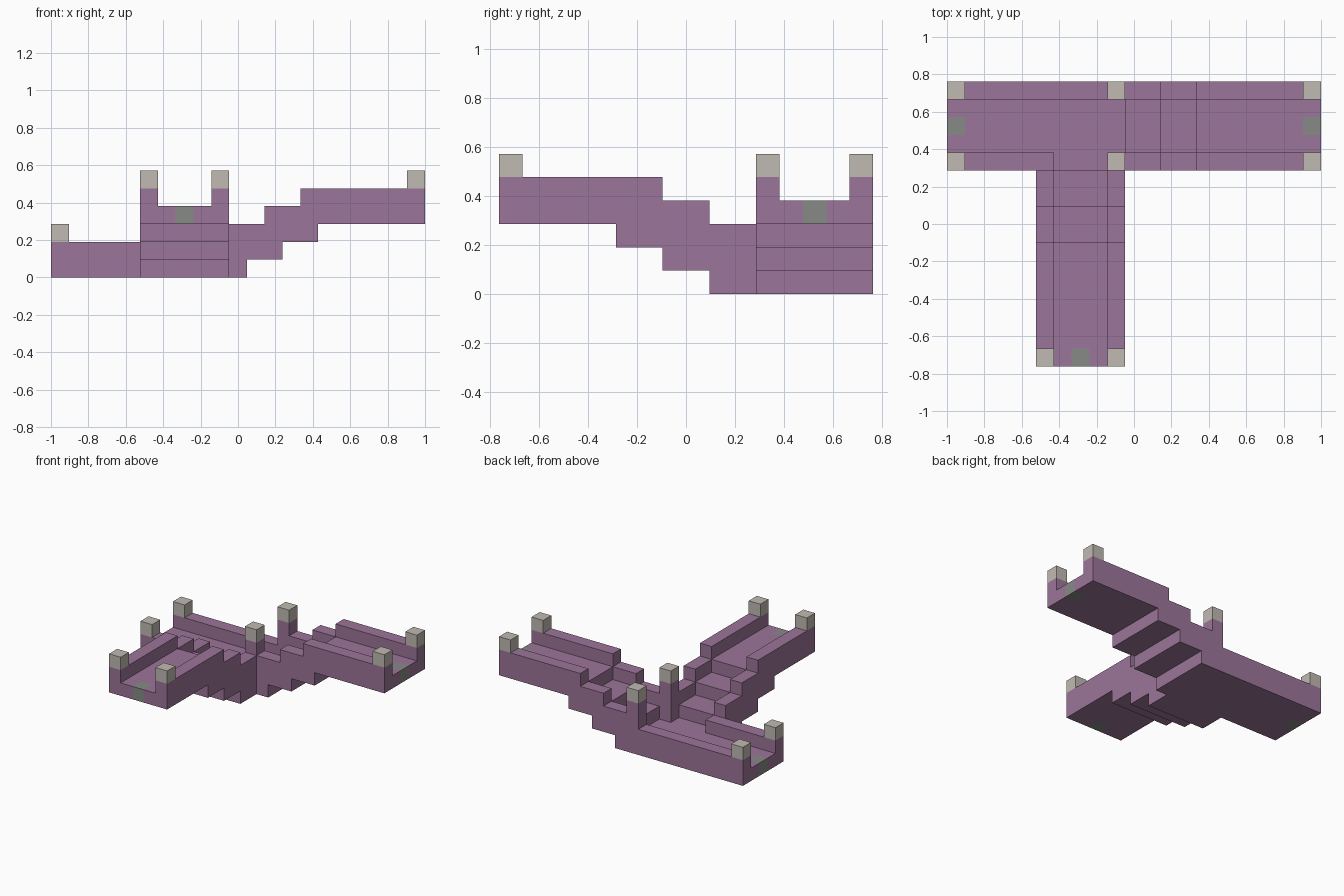
import bpy
import bmesh
from mathutils import Vector

if "Cube" in bpy.data.objects:
    bpy.data.objects.remove(bpy.data.objects["Cube"], do_unlink=True)

U = 2 / 21                      # one building block
CENTRE = Vector((10.5, 8, 0))   # plan centre, in blocks


def material(name, rgb):
    m = bpy.data.materials.new(name)
    m.use_nodes = True
    colour = (*rgb, 1)
    m.diffuse_color = colour
    m.node_tree.nodes["Principled BSDF"].inputs["Base Color"].default_value = colour
    return m


PURPLE = material("muted purple", (0.33, 0.178, 0.319))
STONE = material("pale stone", (0.527, 0.491, 0.445))
GREY = material("green grey", (0.24, 0.255, 0.235))


def prism(name, profile, s0, s1, place, mat=PURPLE, marker=None):
    """Extrude a (distance, height) profile across s0..s1; colour one marker block."""
    bm = bmesh.new()
    face = bm.faces.new([bm.verts.new(place(d, s0, z)) for d, z in profile])
    new = bmesh.ops.extrude_face_region(bm, geom=[face])["geom"]
    shift = Vector(place(0, s1, 0)) - Vector(place(0, s0, 0))
    bmesh.ops.translate(bm, vec=shift, verts=[g for g in new if isinstance(g, bmesh.types.BMVert)])
    if marker:
        lo = Vector(marker)
        for axis in range(2):
            normal = Vector((axis == 0, axis == 1, 0))
            for step in (0, 1):
                geom = bm.verts[:] + bm.edges[:] + bm.faces[:]
                bmesh.ops.bisect_plane(bm, geom=geom, plane_co=lo + normal * step, plane_no=normal)
        for f in bm.faces:
            c = f.calc_center_median() - lo
            f.material_index = int(all(-0.01 < v < 1.01 for v in c[:2]))
    bmesh.ops.recalc_face_normals(bm, faces=bm.faces)
    for v in bm.verts:
        v.co = (v.co - CENTRE) * U
    mesh = bpy.data.meshes.new(name)
    bm.to_mesh(mesh)
    bm.free()
    mesh.materials.append(mat)
    if marker:
        mesh.materials.append(GREY)
    obj = bpy.data.objects.new(name, mesh)
    bpy.context.collection.objects.link(obj)


def straight(d, s, z):
    return (d, s, z)


def box(name, x, y, z, mat=PURPLE, marker=None):
    profile = [(x[0], z[0]), (x[1], z[0]), (x[1], z[1]), (x[0], z[1])]
    prism(name, profile, y[0], y[1], straight, mat, marker)


def stair(first_drop, rise):
    """Side profile of a stepped arm, with a stepped underside."""
    a = first_drop
    under = [(0, 0), (a, 0), (a, 1), (a + 2, 1), (a + 2, 2), (a + 4, 2), (a + 4, 3), (11, 3)]
    top = [(11, 3), (4, 3), (4, 2), (2, 2), (2, 1), (0, 1)]
    return under + [(d, z + 1 + rise) for d, z in top]


def stepped_arm(name, first_drop, place, marker):
    prism(name + "_floor", stair(first_drop, 0), 1, 4, place, marker=marker)
    for side, s in (("near", 0), ("far", 4)):
        prism(f"{name}_{side}_wall", stair(first_drop, 1), s, s + 1, place)


# Two climbing arms
stepped_arm("side_arm", 1, lambda d, s, z: (10 + d, 11 + s, z), (20, 13, 3))
stepped_arm("front_arm", 2, lambda d, s, z: (5 + s, 11 - d, z), (7, 0, 3))

# Low level arm and junction
box("low_floor", (0, 10), (12, 15), (0, 1), marker=(0, 13, 0))
box("junction_floor", (6, 9), (11, 12), (0, 1))
box("low_back_wall", (0, 9), (15, 16), (0, 2))
box("low_front_wall", (0, 6), (11, 12), (0, 2))
for y in (11, 15):
    box("junction_post", (9, 10), (y, y + 1), (0, 4))

# Stone caps on the end walls and junction posts
caps = [(x, y, z) for x, z in ((0, 2), (9, 4), (20, 5)) for y in (11, 15)]
caps += [(5, 0, 5), (9, 0, 5)]
for x, y, z in caps:
    box("post_cap", (x, x + 1), (y, y + 1), (z, z + 1), STONE)
